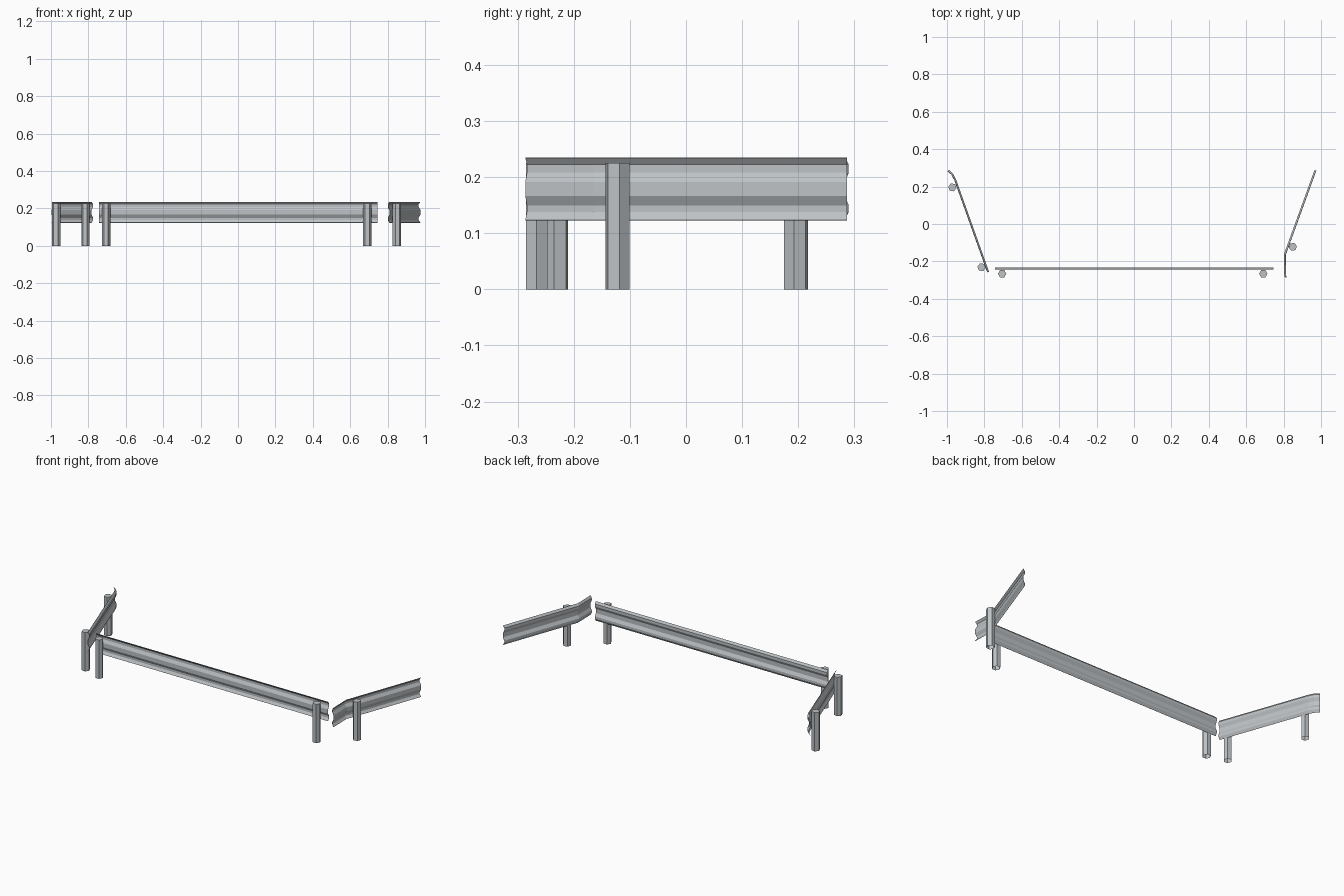
import bpy, bmesh, math
from mathutils import Vector

if "Cube" in bpy.data.objects:
    bpy.data.objects.remove(bpy.data.objects["Cube"])

steel = bpy.data.materials.new("galvanised_steel")
steel.diffuse_color = (0.51, 0.54, 0.56, 1)
steel.use_nodes = True
steel.node_tree.nodes["Principled BSDF"].inputs["Base Color"].default_value = steel.diffuse_color

# W-beam section: (offset towards post side, z)
D = 0.0046
PROFILE = [(D, 0.235), (-D, 0.223), (-D, 0.208), (D, 0.191),
           (D, 0.167), (-D, 0.150), (-D, 0.138), (D, 0.123)]


def finish(bm, name):
    bmesh.ops.recalc_face_normals(bm, faces=bm.faces)
    me = bpy.data.meshes.new(name)
    bm.to_mesh(me)
    bm.free()
    me.materials.append(steel)
    ob = bpy.data.objects.new(name, me)
    bpy.context.collection.objects.link(ob)
    return ob


def rail(name, path, cuts={}):
    """Sweep the section along a plan path; the post side is on its right.
    cuts gives the direction of skewed end cuts by point index."""
    pts = [Vector(p) for p in path]
    segs = [(b - a).normalized() for a, b in zip(pts, pts[1:])]
    bm = bmesh.new()
    rows = []
    for i, p in enumerate(pts):
        d0, d1 = segs[max(i - 1, 0)], segs[min(i, len(segs) - 1)]
        t = (d0 + d1).normalized()
        n = Vector(cuts.get(i, Vector((t.y, -t.x)) / t.dot(d0)))
        rows.append([bm.verts.new((p.x + n.x * o, p.y + n.y * o, z)) for o, z in PROFILE])
    for r, s in zip(rows, rows[1:]):
        for k in range(len(PROFILE) - 1):
            bm.faces.new((r[k], r[k + 1], s[k + 1], s[k]))
    ob = finish(bm, name)
    mod = ob.modifiers.new("sheet", 'SOLIDIFY')
    mod.thickness = 0.0015
    mod.offset = 0


def post(name, x, y, angle):
    """Six-sided tube, closed on top and open underneath."""
    bm = bmesh.new()
    rings = [[bm.verts.new((x + 0.0225 * math.cos(math.radians(angle + 60 * k)),
                            y + 0.0225 * math.sin(math.radians(angle + 60 * k)), z))
              for k in range(6)] for z in (0, 0.225)]
    for k in range(6):
        j = (k + 1) % 6
        bm.faces.new((rings[0][k], rings[0][j], rings[1][j], rings[1][k]))
    bm.faces.new(rings[1])
    finish(bm, name)


# Rails
rail("middle_rail", [(-0.744, -0.237), (0.747, -0.237)])
rail("left_rail", [(-0.993, 0.286), (-0.971, 0.265), (-0.956, 0.236), (-0.780, -0.257)])
rail("right_rail", [(0.809, -0.285), (0.806, -0.165), (0.970, 0.287)],
     {0: (0.98, -0.3), 2: (1.06, 0)})

# Posts, turned to follow their rail
for name, x, y, a in [("middle_post_left", -0.705, -0.266, 0),
                      ("middle_post_right", 0.691, -0.266, 0),
                      ("left_post_back", -0.971, 0.196, 110),
                      ("left_post_front", -0.815, -0.231, 110),
                      ("right_post", 0.849, -0.122, 70)]:
    post(name, x, y, a)
